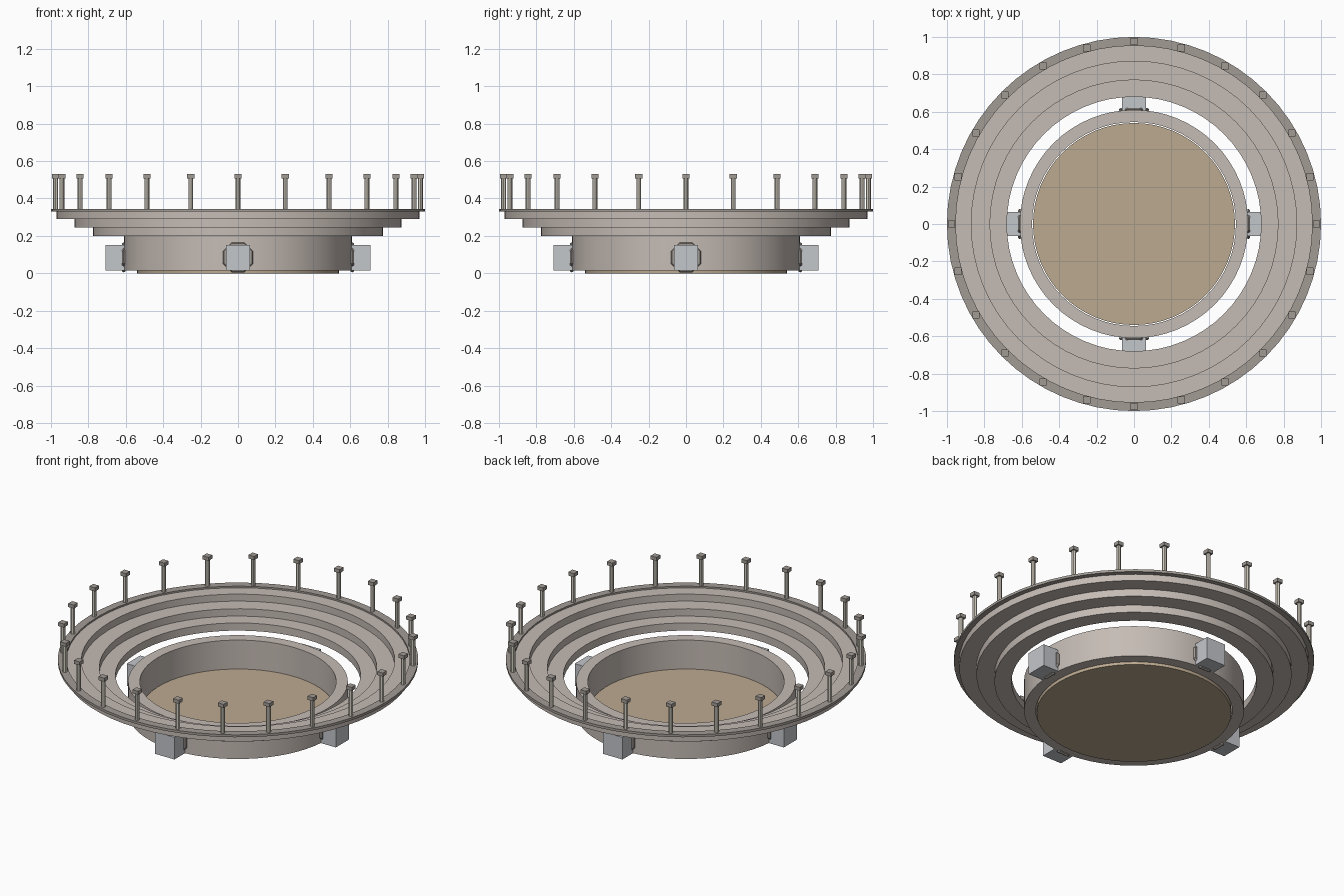
import bpy, bmesh
from math import sin, cos, pi, radians
from mathutils import Matrix

if "Cube" in bpy.data.objects:
    bpy.data.objects.remove(bpy.data.objects["Cube"])


def material(name, rgb):
    m = bpy.data.materials.new(name)
    m.diffuse_color = (*rgb, 1)
    m.use_nodes = True
    m.node_tree.nodes["Principled BSDF"].inputs["Base Color"].default_value = m.diffuse_color
    return m


STONE = material("stone", (0.56, 0.50, 0.46))
DARK = material("dark_stone", (0.36, 0.33, 0.30))
SAND = material("sand", (0.50, 0.40, 0.28))
CREAM = material("cream_stone", (0.66, 0.62, 0.54))
STEEL = material("gate_metal", (0.55, 0.57, 0.60))


def finish(name, bm, mat, smooth=True):
    bmesh.ops.recalc_face_normals(bm, faces=bm.faces)
    me = bpy.data.meshes.new(name)
    bm.to_mesh(me)
    bm.free()
    ob = bpy.data.objects.new(name, me)
    bpy.context.collection.objects.link(ob)
    me.materials.append(mat)
    if smooth:
        bpy.ops.object.select_all(action='DESELECT')
        ob.select_set(True)
        bpy.context.view_layer.objects.active = ob
        bpy.ops.object.shade_smooth_by_angle(angle=radians(35))
    return ob


def ring(name, r_in, r_out, z0, z1, mat, n=64):
    # rectangular section swept around z
    bm = bmesh.new()
    section = [(r_in, z0), (r_out, z0), (r_out, z1), (r_in, z1)]
    loops = [[bm.verts.new((r * cos(2 * pi * i / n), r * sin(2 * pi * i / n), z))
              for r, z in section] for i in range(n)]
    for i in range(n):
        a, b = loops[i], loops[(i + 1) % n]
        for j in range(4):
            k = (j + 1) % 4
            bm.faces.new((a[j], b[j], b[k], a[k]))
    return finish(name, bm, mat)


def cylinder(name, r, z0, z1, mat, n, x=0, y=0):
    bm = bmesh.new()
    bmesh.ops.create_cone(bm, cap_ends=True, segments=n, radius1=r, radius2=r, depth=z1 - z0,
                          matrix=Matrix.Translation((x, y, (z0 + z1) / 2)))
    return finish(name, bm, mat)


def box(name, size, loc, mat, turn=0):
    bm = bmesh.new()
    bmesh.ops.create_cube(bm, size=1, matrix=Matrix.Translation(loc)
                          @ Matrix.Rotation(turn, 4, 'Z') @ Matrix.Diagonal((*size, 1)))
    return finish(name, bm, mat, False)


# Arena floor and surrounding wall
cylinder("arena_floor", 0.54, 0.0, 0.03, SAND, 64)
ring("arena_wall", 0.545, 0.61, 0.015, 0.205, STONE)

# Stepped seating tiers and the top rim
for i, (a, b, z0, z1) in enumerate([(0.68, 0.775, 0.20, 0.247),
                                    (0.77, 0.875, 0.245, 0.292),
                                    (0.87, 0.97, 0.29, 0.335)]):
    ring(f"seating_tier_{i + 1}", a, b, z0, z1, STONE)
ring("top_rim", 0.953, 1.0, 0.33, 0.345, DARK)

# Four gates: block plus octagonal arch ring standing against the wall
for g in range(4):
    t = g * pi / 2
    c, s = cos(t), sin(t)
    box(f"gate_block_{g + 1}", (0.13, 0.13, 0.135), (0.643 * c, 0.643 * s, 0.083), STEEL, t)
    bpy.ops.mesh.primitive_torus_add(major_segments=8, minor_segments=6,
                                     major_radius=0.075, minor_radius=0.012)
    arch = bpy.context.object
    arch.name = f"gate_arch_{g + 1}"
    arch.data.transform(Matrix.Translation((0.611 * c, 0.611 * s, 0.0855))
                        @ Matrix.Rotation(t, 4, 'Z') @ Matrix.Rotation(pi / 2, 4, 'Y')
                        @ Matrix.Rotation(pi / 8, 4, 'Z'))
    arch.data.materials.append(DARK)

# Ring of columns with square capitals
for k in range(24):
    t = 2 * pi * k / 24
    x, y = 0.975 * cos(t), 0.975 * sin(t)
    cylinder(f"column_{k + 1}", 0.013, 0.34, 0.512, CREAM, 8, x, y)
    box(f"capital_{k + 1}", (0.038, 0.038, 0.022), (x, y, 0.519), DARK)
